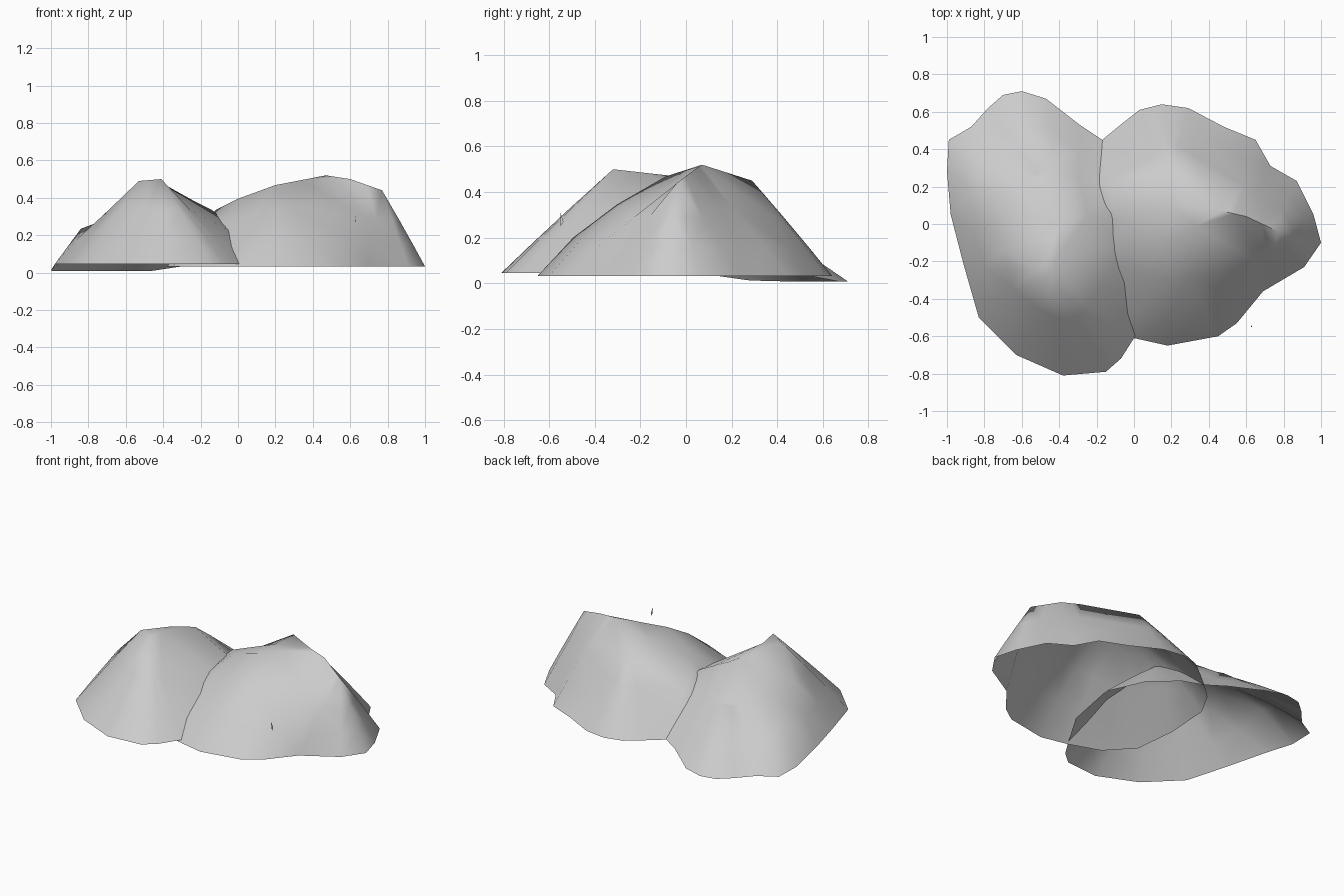
import bpy, math
from mathutils import Vector
from mathutils.geometry import delaunay_2d_cdt, intersect_point_line

cube = bpy.data.objects.get("Cube")
if cube:
    bpy.data.objects.remove(cube, do_unlink=True)

stone = bpy.data.materials.new("stone_grey")
stone.use_nodes = True
grey = (0.6, 0.6, 0.6, 1)
stone.diffuse_color = grey
stone.node_tree.nodes["Principled BSDF"].inputs["Base Color"].default_value = grey


def nearest_on_crest(p, crest):
    """Closest point, in plan, on the crest line."""
    best = None
    for a, b in zip(crest, crest[1:]):
        t = intersect_point_line(p.xy, a.xy, b.xy)[1]
        q = a.lerp(b, max(0, min(1, t)))
        if best is None or (q.xy - p.xy).length < (best.xy - p.xy).length:
            best = q
    return best


def add_object(name, verts, faces):
    mesh = bpy.data.meshes.new(name)
    mesh.from_pydata(verts, [], faces)
    mesh.materials.append(stone)
    obj = bpy.data.objects.new(name, mesh)
    bpy.context.collection.objects.link(obj)
    bpy.ops.object.select_all(action='DESELECT')
    obj.select_set(True)
    bpy.context.view_layer.objects.active = obj
    bpy.ops.object.shade_smooth_by_angle(angle=math.radians(60))
    return obj


def mound(name, outline, base, crest, bulge, bumps):
    """Open shell rising from a base outline to a crest line."""
    rim = [Vector((x, y, base(x, y))) for x, y in outline]
    crest = [Vector(c) for c in crest]
    points = list(rim)
    for t in (0.28, 0.62):
        for p in rim:
            q = p.lerp(nearest_on_crest(p, crest), t)
            q.z += bulge * math.sin(math.pi * t)
            for x, y, radius, height in bumps:
                d = (q.xy - Vector((x, y))).length / radius
                q.z += height * math.exp(-d * d)
            points.append(q)
    first = len(points)
    for a, b in zip(crest, crest[1:]):
        points += [a, a.lerp(b, 0.5)]
    points.append(crest[-1])
    ridge = [(i, i + 1) for i in range(first, len(points) - 1)]
    flat, _, faces, origin, _, _ = delaunay_2d_cdt(
        [p.xy for p in points], ridge, [list(range(len(rim)))], 1, 1e-4)
    verts = [(v.x, v.y, points[o[0]].z if o else 0.3)
             for v, o in zip(flat, origin)]
    return add_object(name, verts, faces)


def sloping_base(x, y):
    return 0.035 if x > -0.35 and y > 0 else max(0.008, min(0.045, 0.06 - 0.17 * y))


# Long mound: front peak, ridge running back and turning to the other mound
mound("long_mound",
      [(-0.17, 0.45), (-0.29, 0.53), (-0.47, 0.67), (-0.6, 0.71), (-0.7, 0.69),
       (-0.78, 0.62), (-0.87, 0.52), (-0.99, 0.45), (-1, 0.28), (-0.98, 0.05),
       (-0.91, -0.22), (-0.83, -0.5), (-0.63, -0.7), (-0.38, -0.81),
       (-0.15, -0.79), (-0.07, -0.72), (0, -0.61), (0.15, -0.36),
       (0.22, 0), (0.12, 0.26), (-0.04, 0.4)],
      sloping_base,
      [(-0.53, -0.25, 0.49), (-0.41, -0.32, 0.5), (-0.43, -0.07, 0.472),
       (-0.35, 0.055, 0.442), (-0.14, 0.05, 0.335)],
      0.005, [(-0.89, 0.2, 0.16, 0.1), (-0.03, -0.25, 0.16, 0.05)])

# Broad mound: sloping summit with a shoulder at the back
mound("broad_mound",
      [(-0.17, 0.45), (-0.06, 0.54), (0.03, 0.61), (0.15, 0.64), (0.29, 0.62),
       (0.48, 0.52), (0.65, 0.45), (0.73, 0.31), (0.87, 0.23), (0.96, 0.05),
       (1, -0.1), (0.91, -0.23), (0.69, -0.36), (0.55, -0.53), (0.45, -0.6),
       (0.18, -0.65), (0, -0.61), (-0.2, -0.54), (-0.35, -0.38),
       (-0.38, -0.1), (-0.36, 0.2), (-0.27, 0.36)],
      lambda x, y: 0.033,
      [(-0.12, 0.1, 0.335), (0, -0.04, 0.395), (0.2, -0.09, 0.468),
       (0.2, 0.29, 0.45), (0.2, -0.09, 0.468), (0.47, 0.07, 0.52),
       (0.6, 0.04, 0.5), (0.77, -0.04, 0.44)],
      0.005, [(0.25, -0.42, 0.25, 0.05), (-0.15, 0.24, 0.13, 0.03)])

# Thin loose chip beside the broad mound
add_object("loose_chip",
           [(0.625, -0.55, 0.31), (0.632, -0.55, 0.25), (0.632, -0.537, 0.27)],
           [(0, 1, 2)])
